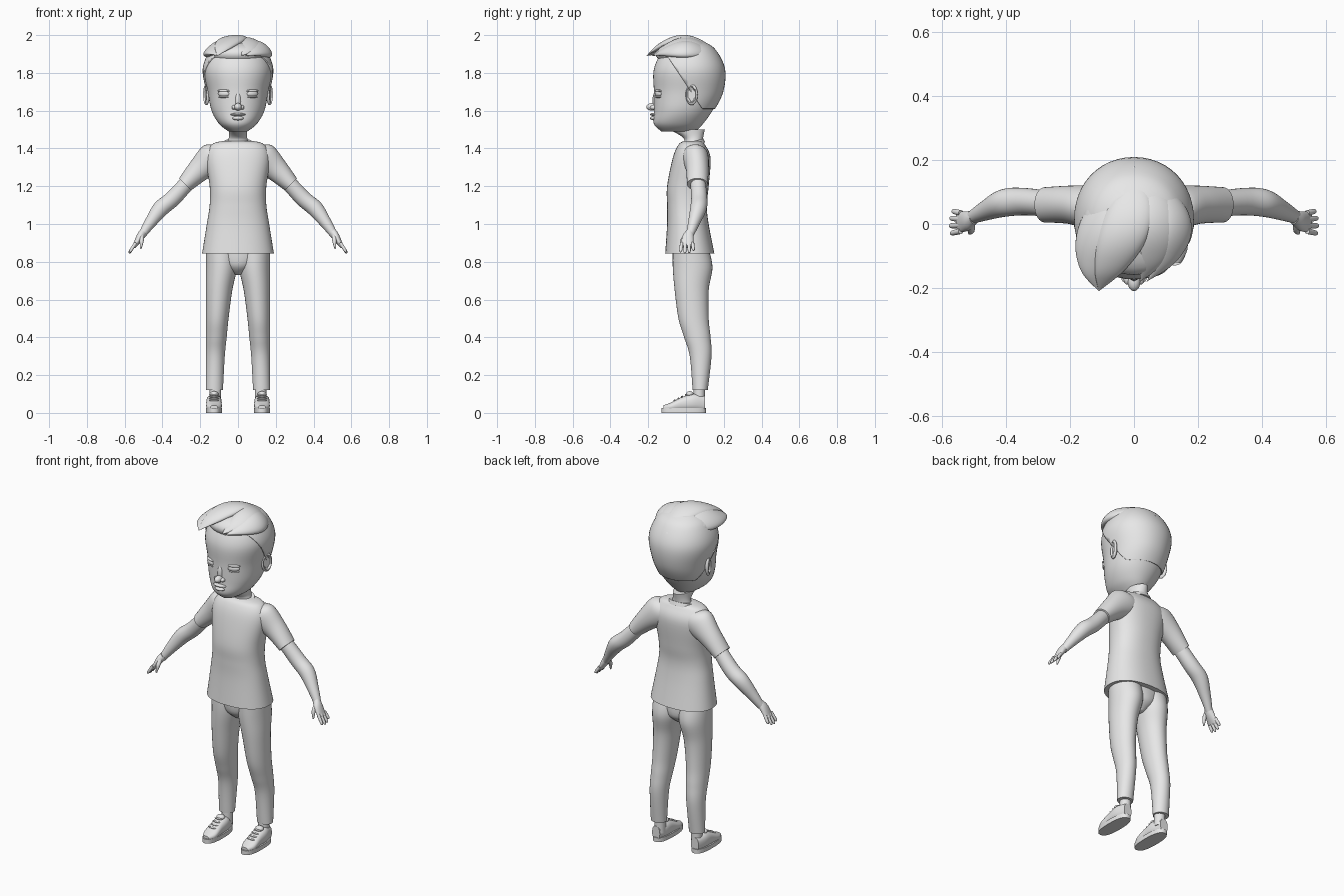
import bpy, bmesh, math
from mathutils import Vector, Matrix

cube = bpy.data.objects.get("Cube")
if cube:
    bpy.data.objects.remove(cube)

grey = (.8, .8, .8, 1)
clay = bpy.data.materials.new("light_grey")
clay.use_nodes = True
clay.diffuse_color = grey
for node in clay.node_tree.nodes:
    if node.type == 'BSDF_PRINCIPLED':
        node.inputs["Base Color"].default_value = grey

UP = Vector((0, 0, 1))
BACK = Vector((0, 1, 0))
parts = []


def finish(name, bm, mirror=False):
    """Turn a bmesh into a named object, optionally mirrored left to right."""
    bmesh.ops.recalc_face_normals(bm, faces=bm.faces)
    mesh = bpy.data.meshes.new(name)
    bm.to_mesh(mesh)
    bm.free()
    mesh.materials.append(clay)
    obj = bpy.data.objects.new(name, mesh)
    bpy.context.collection.objects.link(obj)
    if mirror:
        obj.modifiers.new("mirror", 'MIRROR').use_mirror_merge = False
    parts.append(obj)
    return obj


def smooth_rings(rings, steps):
    """Catmull-Rom interpolation between neighbouring rings."""
    last = len(rings) - 1
    result = []
    for index in range(last):
        before, start, end, after = (rings[min(max(index + k, 0), last)] for k in (-1, 0, 1, 2))
        for step in range(steps):
            t = step / steps
            result.append([q + t / 2 * (r - p + t * (2*p - 5*q + 4*r - w + t * (3*(q - r) + w - p)))
                           for p, q, r, w in zip(before, start, end, after)])
    return result + [rings[last]]


def loft(rings, normal=UP, sides=32, power=2, bm=None):
    """Skin rings of (x, y, z, half width, half depth, roll); the last two are optional."""
    bm = bm or bmesh.new()
    normal = Vector(normal).normalized()
    reference = Vector((1, 0, 0)) if abs(normal.y) > .9 else BACK
    across = (reference - normal * reference.dot(normal)).normalized()
    along = normal.cross(across)
    full = [tuple(ring) + (ring[3], 0)[len(ring) - 4:] for ring in rings]
    loops = []
    for x, y, z, width, depth, roll in smooth_rings(full, steps=6):
        turn = Matrix.Rotation(roll, 3, normal)
        loop = []
        for i in range(sides):
            angle = math.tau * i / sides
            c, s = (math.copysign(abs(f) ** (2 / power), f) for f in (math.cos(angle), math.sin(angle)))
            offset = across * c * max(width, .001) + along * s * max(depth, .001)
            loop.append(bm.verts.new(Vector((x, y, z)) + turn @ offset))
        loops.append(loop)
    for low, high in zip(loops, loops[1:]):
        for i in range(sides):
            bm.faces.new((low[i - 1], low[i], high[i], high[i - 1]))
    bm.faces.new(loops[0])
    bm.faces.new(loops[-1])
    return bm


def stack(rows, outer=None):
    """Level rings from (height, front, back, half width), centred or reaching the outer side."""
    return [(outer - half if outer else 0, (front + back) / 2, height, (back - front) / 2, half)
            for height, front, back, half in rows]


def blob(centre, radii, turn=0, dished=False, bm=None):
    """Ellipsoid turned about the vertical, with an optional hollow on its outer face."""
    bm = bm or bmesh.new()
    sphere = bmesh.ops.create_uvsphere(bm, u_segments=28, v_segments=18, radius=1)
    for vert in sphere["verts"]:
        if dished and vert.co.x > 0 and vert.co.yz.length < .7:
            vert.co.x = 0
        scaled = Vector([a * r for a, r in zip(vert.co, radii)])
        vert.co = Matrix.Rotation(turn, 3, 'Z') @ scaled + Vector(centre)
    return bm


# Head and neck
skull = stack([(1.49, -.13, .05, .05), (1.53, -.17, .09, .1), (1.6, -.17, .14, .14),
               (1.7, -.17, .19, .16), (1.82, -.17, .2, .18), (1.92, -.12, .15, .14),
               (1.96, -.05, .09, .08)])
finish("head", loft(skull, sides=48, power=2.1))
finish("neck", loft(stack([(1.38, -.03, .09, .08), (1.45, -.01, .09, .05), (1.5, -.09, .1, .05)])))

# Short hair shell, trimmed along the hairline and the nape
bm = loft(skull, sides=48, power=2.1)
bmesh.ops.recalc_face_normals(bm, faces=bm.faces)
bm.normal_update()
for vert, direction in [(v, v.normal.copy()) for v in bm.verts]:
    vert.co += direction * .007
for height, normal in ((1.74, (0, 1.5, 1)), (1.61, UP)):
    bmesh.ops.bisect_plane(bm, geom=bm.verts[:] + bm.edges[:] + bm.faces[:],
                           plane_co=UP * height, plane_no=normal, clear_inner=True)
solid = finish("short_hair", bm).modifiers.new("thickness", 'SOLIDIFY')
solid.thickness = .009


# Swept locks of top hair, fanning from the crown to the fringe
def lock(name, bow, rise, width, roll, tip_x, tip_y):
    rings = []
    for i in range(9):
        t = i / 8
        arch = math.sin(math.pi * t) ** .8
        rings.append((bow * arch + tip_x * t * t, .18 + (tip_y - .18) * t, 1.89 + rise * arch,
                      width * arch, .03 * arch, roll * arch))
    finish(name, loft(rings, normal=BACK))


lock("right_outer_lock", bow=-.08, rise=.045, width=.08, roll=-.6, tip_x=-.11, tip_y=-.21)
lock("middle_lock", bow=0, rise=.08, width=.08, roll=-.1, tip_x=-.11, tip_y=-.21)
lock("left_inner_lock", bow=.075, rise=.06, width=.07, roll=.4, tip_x=.02, tip_y=-.18)
lock("left_outer_lock", bow=.12, rise=.035, width=.06, roll=.7, tip_x=.04, tip_y=-.18)
finish("top_hair_base", blob(centre=(0, 0, 1.9), radii=(.16, .16, .07)))

# Face
finish("nose_tip", blob(centre=(0, -.18, 1.62), radii=(.02, .03, .02)))
finish("nose_bridge", blob(centre=(0, -.16, 1.65), radii=(.017, .018, .05)))
finish("nostrils", blob(centre=(.02, -.17, 1.617), radii=(.013, .02, .012)), mirror=True)
finish("upper_lip", blob(centre=(0, -.17, 1.58), radii=(.04, .02, .008)))
finish("lower_lip", blob(centre=(0, -.17, 1.56), radii=(.03, .02, .011)))
eye = Vector((.074, -.146, 1.69))
finish("eyes", blob(centre=eye, radii=(.033, .015, .018), turn=.4), mirror=True)
finish("upper_eyelids", blob(centre=eye + UP * .015, radii=(.037, .014, .008), turn=.4), mirror=True)
finish("lower_eyelids", blob(centre=eye - UP * .017, radii=(.032, .012, .006), turn=.4), mirror=True)
finish("ears", blob(centre=(.167, .03, 1.685), radii=(.015, .034, .056), turn=-.35, dished=True),
       mirror=True)

# Shirt
torso = [(.845, -.11, .15, .19), (1, -.1, .12, .165), (1.1, -.1, .11, .15), (1.2, -.1, .12, .15),
         (1.35, -.07, .13, .17), (1.42, -.04, .1, .14), (1.44, -.01, .08, .08)]
finish("shirt_body", loft(stack(torso), sides=48, power=2.3))
sleeve = [(.07, .05, 1.37, .06, .07), (.12, .05, 1.35, .07, .09),
          (.2, .06, 1.29, .06, .065), (.28, .06, 1.21, .055, .045)]
finish("sleeves", loft(sleeve, normal=(.7, 0, -.7)), mirror=True)
collar = [(0, .035, height, half - .015, half) for height, half in ((1.415, .083), (1.438, .074))]
finish("collar", loft(collar, normal=(0, -.25, 1)))

# Arms and hands
reach = Vector((.66, -.1, -.75))
arm = [(.24, .06, 1.25, .04), (.34, .07, 1.14, .043), (.41, .065, 1.08, .043),
       (.47, .04, 1, .03), (.51, .02, .94, .02)]
finish("arms", loft(arm, normal=reach), mirror=True)
palm = [(.5, .02, .96, .02), (.52, .01, .93, .03, .02), (.55, .005, .88, .033, .01)]
hand = loft(palm, normal=reach)
for spread, length in zip((-1.5, -.5, .5, 1.5), (.9, 1, .95, .75)):
    knuckle = Vector((.542, .006 + .019 * spread, .9))
    finger = Vector((.035, .005 * spread, -.055)) * length
    rings = [(*(knuckle + finger * t), radius) for t, radius in ((0, .009), (.8, .008), (1, .003))]
    loft(rings, normal=finger, sides=14, bm=hand)
thumb = [(.51, 0, .94, .012), (.51, -.02, .91, .011), (.515, -.03, .87, .004)]
loft(thumb, normal=(.1, -.4, -.9), sides=16, bm=hand)
finish("hands", hand, mirror=True)

# Trousers
leg = [(.87, -.07, .12, .085), (.77, -.07, .14, .083), (.65, -.06, .12, .07), (.5, -.04, .12, .06),
       (.4, -.01, .13, .055), (.3, .02, .135, .05), (.12, .035, .115, .045)]
finish("trouser_legs", loft(stack(leg, outer=.17)), mirror=True)
seat = [(.73, -.01, .07, .02), (.78, -.06, .12, .1), (.87, -.07, .12, .168)]
finish("trouser_seat", loft(stack(seat)))

# Ankles and shoes
ankle = [(.05, .04, .1, .03), (.16, .04, .1, .03)]
finish("ankles", loft(stack(ankle, outer=.15)), mirror=True)
foot = .127
sole = [(foot, -.012, height, .118, .043) for height in (0, .025)]
finish("shoe_soles", loft(sole, power=2.5), mirror=True)
upper = [(foot, y, top / 2 + .005, half, top / 2 - .005) for y, half, top in
         ((-.12, .02, .04), (-.08, .04, .055), (-.02, .04, .085), (.04, .04, .1), (.1, .025, .09))]
finish("shoe_uppers", loft(upper, normal=BACK, power=2.4), mirror=True)
finish("shoe_tongues", blob(centre=(foot, .02, .1), radii=(.024, .02, .015)), mirror=True)
laces = bmesh.new()
for i in range(4):
    blob(centre=(foot, -.06 + .02 * i, .066 + .01 * i), radii=(.026, .006, .005), bm=laces)
finish("shoe_laces", laces, mirror=True)

# Smooth shading with crisp hems and rims
bpy.ops.object.select_all(action='DESELECT')
for obj in parts:
    obj.select_set(True)
bpy.context.view_layer.objects.active = parts[0]
bpy.ops.object.shade_smooth_by_angle(angle=math.radians(40))
